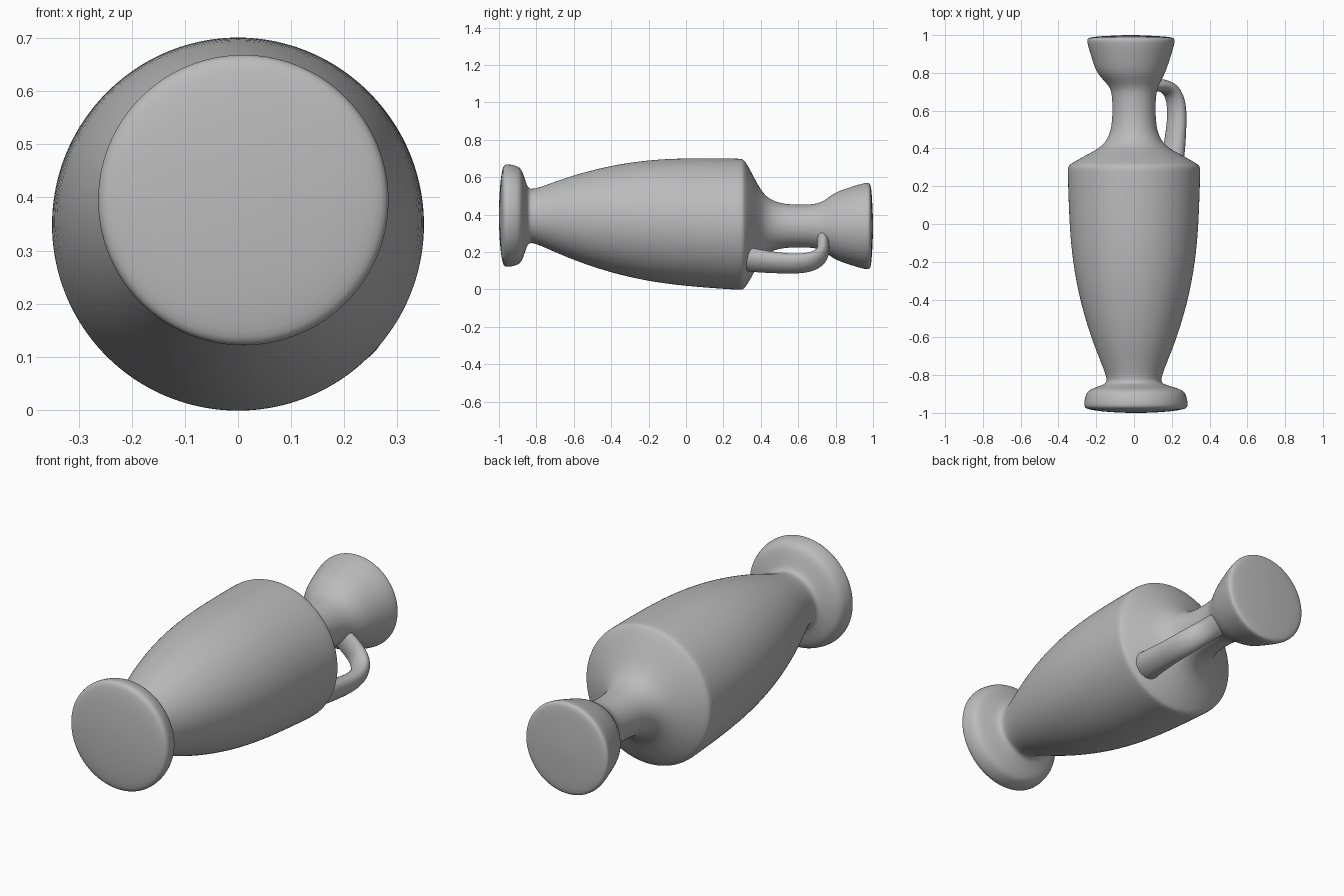
import bpy, bmesh, math
from mathutils import Vector

if "Cube" in bpy.data.objects:
    bpy.data.objects.remove(bpy.data.objects["Cube"])

clay = bpy.data.materials.new("grey clay")
clay.diffuse_color = (0.5, 0.5, 0.5, 1)
clay.use_nodes = True
clay.node_tree.nodes["Principled BSDF"].inputs["Base Color"].default_value = clay.diffuse_color


def skin(name, rings, levels):
    """Skin closed rings of points, cap both ends and smooth the result."""
    bm = bmesh.new()
    loops = [[bm.verts.new(p) for p in ring] for ring in rings]
    n = len(loops[0])
    for a, b in zip(loops, loops[1:]):
        for i in range(n):
            j = (i + 1) % n
            bm.faces.new((a[i], a[j], b[j], b[i]))
    for loop in (loops[0], loops[-1]):
        tip = bm.verts.new(sum((v.co for v in loop), Vector()) / n)
        for i in range(n):
            bm.faces.new((loop[i], loop[(i + 1) % n], tip))
    bmesh.ops.recalc_face_normals(bm, faces=bm.faces)
    mesh = bpy.data.meshes.new(name)
    bm.to_mesh(mesh)
    bm.free()
    mesh.materials.append(clay)
    mesh.shade_smooth()
    obj = bpy.data.objects.new(name, mesh)
    bpy.context.collection.objects.link(obj)
    sub = obj.modifiers.new("smooth", 'SUBSURF')
    sub.levels = sub.render_levels = levels
    return obj


def oval(centre, u, v, sides):
    """Ring of points around a centre with half axes u and v."""
    turns = [2 * math.pi * i / sides for i in range(sides)]
    return [centre + u * math.cos(a) + v * math.sin(a) for a in turns]


def vase_centre(y):
    """The axis sinks slightly from foot to neck; the foot and mouth sit off-centre."""
    x = .01 if y < -.86 else -.016 if y > .78 else 0
    return Vector((x, y, max(.339, min(.395, .36 - .04 * y))))


# Vase lying on its side: (y, radius) from foot to mouth
profile = [
    (-1, .05), (-.995, .16), (-.982, .26), (-.965, .279), (-.90, .266),
    (-.875, .245), (-.85, .155), (-.83, .136), (-.72, .18), (-.60, .228),
    (-.40, .288), (-.20, .325), (0, .343), (.27, .351), (.302, .351),
    (.318, .337), (.36, .262), (.40, .185), (.44, .145), (.50, .119),
    (.60, .113), (.68, .116), (.73, .127), (.79, .177), (.85, .199),
    (.962, .234), (.982, .231), (.992, .21), (1, .04),
]
X, Y, Z = Vector((1, 0, 0)), Vector((0, 1, 0)), Vector((0, 0, 1))
skin("vase", [oval(vase_centre(y), X * r, Z * r, 64) for y, r in profile], 2)

# Strap handle: (distance from neck axis, y, half width, half thickness)
path = [
    (.07, .725, .06, .032), (.18, .738, .058, .034), (.24, .725, .058, .038),
    (.283, .685, .06, .041), (.302, .62, .062, .043), (.303, .54, .062, .044),
    (.283, .39, .07, .052), (.25, .27, .08, .06),
]
out = Vector((.75, 0, -.66)).normalized()
side = out.cross(Y)
points = [Z * .338 + out * u + Y * y for u, y, _, _ in path]
rings = []
for k, (_, _, width, thick) in enumerate(path):
    tangent = points[min(k + 1, len(path) - 1)] - points[max(k - 1, 0)]
    normal = tangent.cross(side).normalized()
    rings.append(oval(points[k], side * width, normal * thick, 16))
skin("handle", rings, 2)
